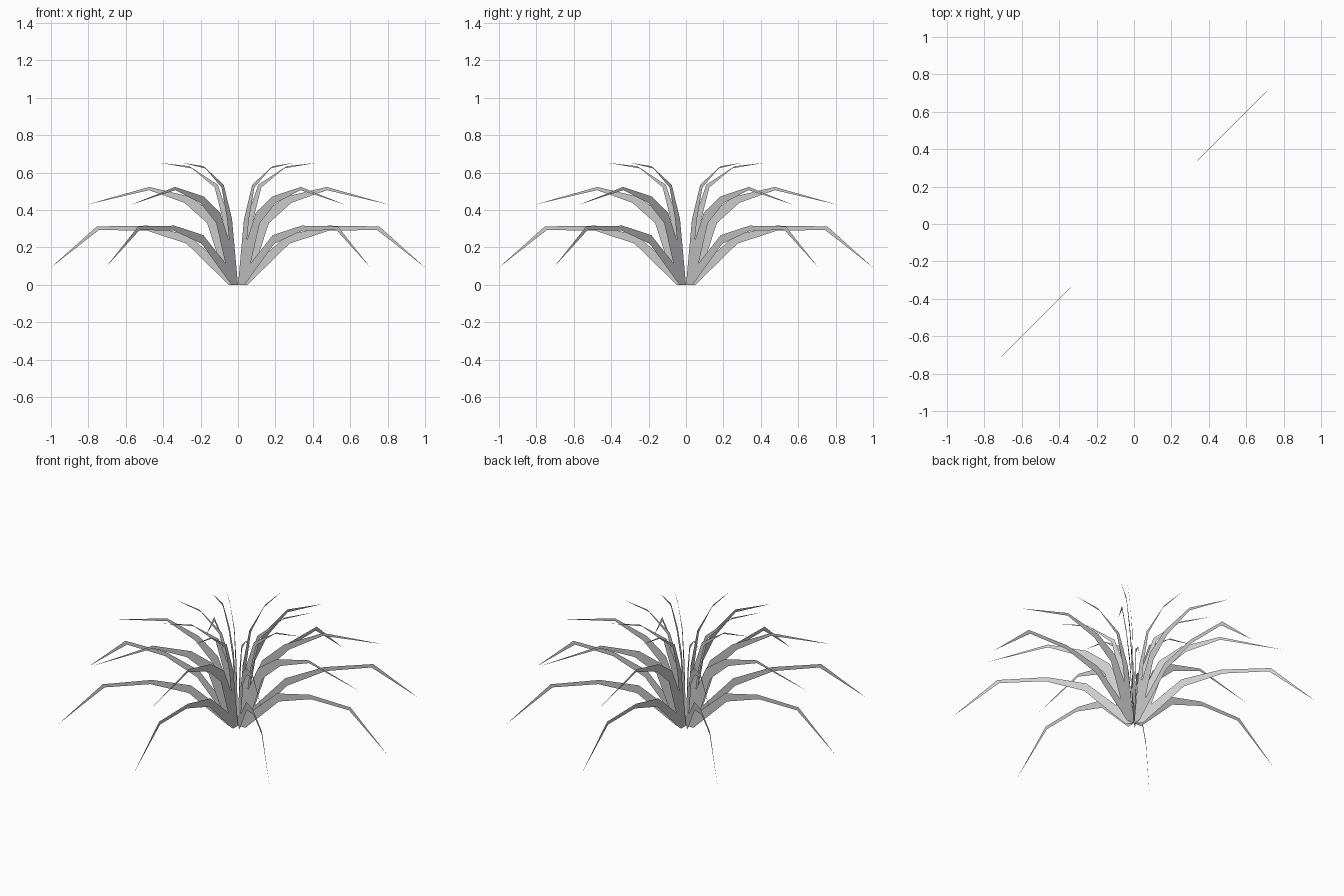
import bpy, math

if "Cube" in bpy.data.objects:
    bpy.data.objects.remove(bpy.data.objects["Cube"])

# Flat profile of one radial card: (distance from centre, height)
OUTER, INNER = (0.05, 0.0), (0.0, 0.0)               # foot of the root
LOW_FORK, HIGH_FORK = (0.095, 0.115), (0.067, 0.235)  # where blades part

# Each blade: underside points, topside points, tip
BLADES = [
    ([OUTER, (0.275, 0.22), (0.49, 0.291), (0.745, 0.292)],
     [LOW_FORK, (0.262, 0.265), (0.48, 0.316), (0.755, 0.312)], (1.0, 0.093)),
    ([LOW_FORK, (0.165, 0.33), (0.285, 0.438), (0.475, 0.506)],
     [HIGH_FORK, (0.135, 0.385), (0.26, 0.472), (0.475, 0.523)], (0.81, 0.428)),
    ([HIGH_FORK, (0.082, 0.35), (0.124, 0.52), (0.246, 0.622)],
     [INNER, (0.045, 0.35), (0.108, 0.535), (0.26, 0.634)], (0.418, 0.652)),
]


def card_polygons():
    """Root triangles plus a tapering strip of quads for every blade."""
    polys = [[INNER, OUTER, LOW_FORK], [INNER, LOW_FORK, HIGH_FORK]]
    for under, top, tip in BLADES:
        for i in range(len(under) - 1):
            polys.append([under[i], under[i + 1], top[i + 1], top[i]])
        polys.append([under[-1], tip, top[-1]])
    return polys


def leaf_cluster(index, angle, polys):
    """Thin flat leaf cluster standing in a vertical plane at the given angle."""
    points = list(dict.fromkeys(p for poly in polys for p in poly))
    c, s = math.cos(angle), math.sin(angle)
    mesh = bpy.data.meshes.new(f"leaf_cluster_{index}")
    mesh.from_pydata([(r * c, r * s, z) for r, z in points], [],
                     [[points.index(p) for p in poly] for poly in polys])
    obj = bpy.data.objects.new(mesh.name, mesh)
    bpy.context.collection.objects.link(obj)


# Eight clusters around the centre
polygons = card_polygons()
for n in range(8):
    leaf_cluster(n + 1, n * math.pi / 4, polygons)
